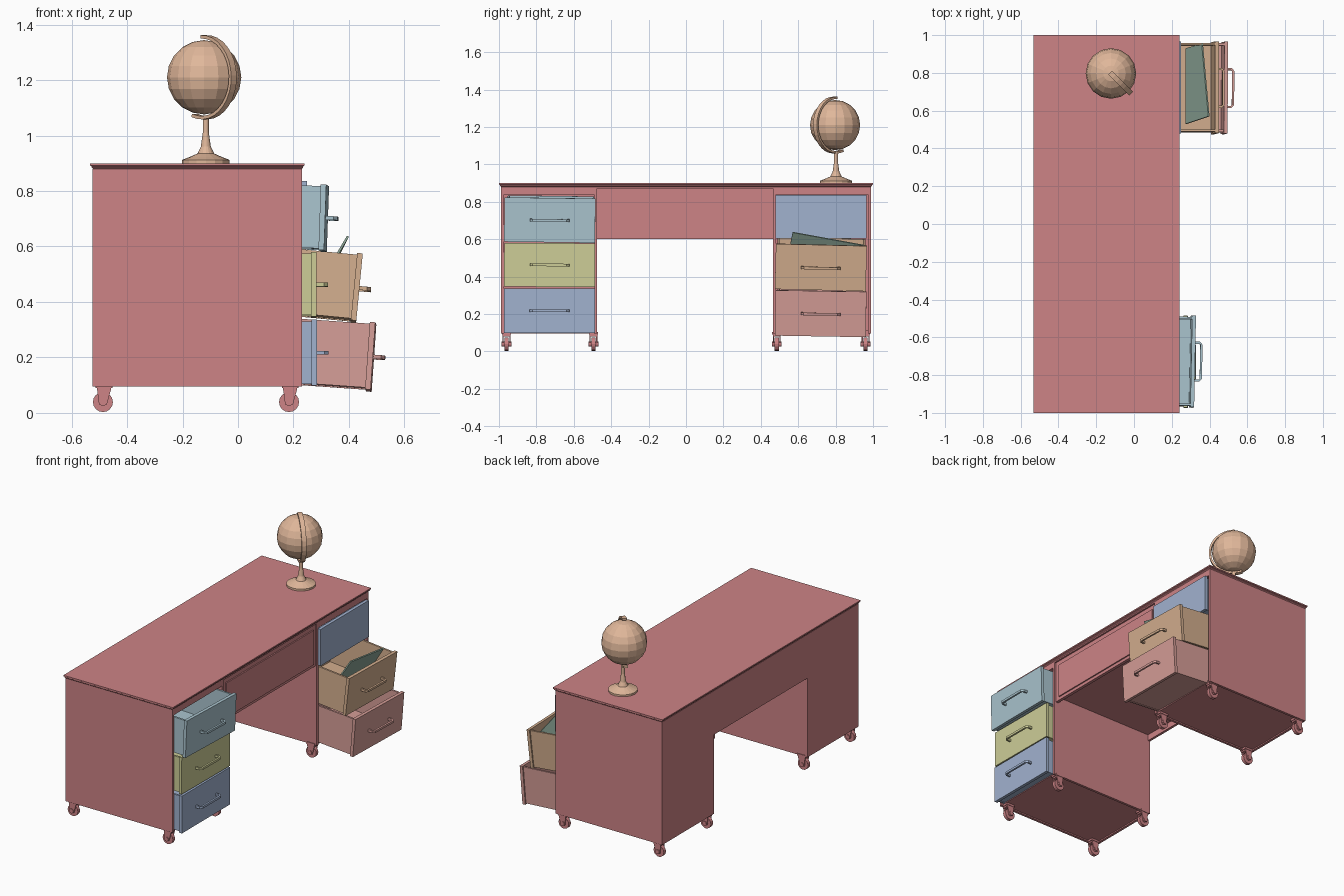
import bpy, bmesh, math
from mathutils import Matrix, Vector, Euler

old = bpy.data.objects.get("Cube")
if old:
    bpy.data.objects.remove(old, do_unlink=True)


def material(name, r, g, b):
    m = bpy.data.materials.new(name)
    m.use_nodes = True
    lin = [((c / 255 + 0.055) / 1.055) ** 2.4 for c in (r, g, b)] + [1]
    m.diffuse_color = lin
    m.node_tree.nodes["Principled BSDF"].inputs["Base Color"].default_value = lin
    return m


RED = material("rose_red", 205, 131, 134)
SKY = material("pale_sky", 170, 196, 206)
YELLOW = material("olive_yellow", 205, 205, 151)
BLUE = material("soft_blue", 161, 178, 207)
TAN = material("tan", 211, 174, 142)
PINK = material("dusty_pink", 213, 157, 151)
PEACH = material("peach", 224, 183, 154)
TEAL = material("grey_teal", 142, 168, 153)


def finish(name, bm, mat, matrix=None):
    if matrix:
        bmesh.ops.transform(bm, matrix=matrix, verts=bm.verts)
    bmesh.ops.recalc_face_normals(bm, faces=bm.faces)
    me = bpy.data.meshes.new(name)
    bm.to_mesh(me)
    bm.free()
    me.materials.append(mat)
    ob = bpy.data.objects.new(name, me)
    bpy.context.collection.objects.link(ob)
    return ob


def box(bm, x, y, z):
    """Axis-aligned box from (min, max) pairs."""
    size = [b - a for a, b in (x, y, z)]
    mid = [(a + b) / 2 for a, b in (x, y, z)]
    bmesh.ops.create_cube(bm, size=1, matrix=Matrix.Translation(mid) @ Matrix.Diagonal((*size, 1)))


def sweep(bm, rings):
    """Skin a list of equal-length closed cross-sections and cap both ends."""
    loops = [[bm.verts.new(p) for p in ring] for ring in rings]
    n = len(loops[0])
    for a, b in zip(loops, loops[1:]):
        for i in range(n):
            bm.faces.new((a[i], a[(i + 1) % n], b[(i + 1) % n], b[i]))
    bm.faces.new(loops[0])
    bm.faces.new(loops[-1])


# Desk carcass
BACK, FRONT, LOW, HIGH, T = -0.525, 0.23, 0.095, 0.88, 0.016


def pedestal(name, y0, y1):
    bm = bmesh.new()
    box(bm, (BACK, FRONT), (y0, y0 + T), (LOW, HIGH))
    box(bm, (BACK, FRONT), (y1 - T, y1), (LOW, HIGH))
    box(bm, (BACK, BACK + T), (y0 + T, y1 - T), (LOW, HIGH))
    box(bm, (BACK + T, FRONT - 0.01), (y0 + T, y1 - T), (LOW + 0.008, LOW + 0.02))
    box(bm, (FRONT - 0.03, FRONT), (y0 + T, y1 - T), (0.84, HIGH))
    finish(name, bm, RED)


pedestal("right_pedestal", -0.99, -0.475)
pedestal("left_pedestal", 0.465, 0.99)

# Middle section with its closed drawer
bm = bmesh.new()
box(bm, (FRONT - 0.03, FRONT - 0.01), (-0.475, 0.465), (0.6, HIGH))
box(bm, (BACK, BACK + T), (-0.475, 0.465), (0.6, HIGH))
box(bm, (BACK + T, FRONT - 0.03), (-0.475, 0.465), (0.64, 0.655))
finish("middle_apron", bm, RED)
bm = bmesh.new()
box(bm, (FRONT - 0.01, FRONT - 0.002), (-0.44, 0.44), (0.62, 0.84))
finish("middle_drawer_front", bm, RED)

# Moulded desk top
bm = bmesh.new()


def outline(inset, z):
    x0, x1, y = -0.533 + inset, 0.24 - inset, 1 - inset
    return [(x0, -y, z), (x1, -y, z), (x1, y, z), (x0, y, z)]


sweep(bm, [outline(0.01, 0.872), outline(0.01, 0.88), outline(0.005, 0.885),
           outline(0.005, 0.889), outline(0, 0.892), outline(0, 0.9)])
finish("desk_top", bm, RED)


# Drawers
def add_handle(bm, z):
    """Rounded U-shaped pull standing off the drawer front."""
    path = [(-0.005, -0.1), (0.026, -0.1), (0.036, -0.09)]
    path += [(x, -y) for x, y in reversed(path)]
    pts = [Vector((x, y, z)) for x, y in path]
    rings = []
    for i, p in enumerate(pts):
        d = (pts[min(i + 1, len(pts) - 1)] - pts[max(i - 1, 0)]).normalized()
        side = Vector((d.y, -d.x, 0)) * 0.006
        up = Vector((0, 0, 0.007))
        rings.append([p + side + up, p - side + up, p - side - up, p + side - up])
    sweep(bm, rings)


def drawer(name, mat, place, height, turn=(0, 0, 0), depth=0.5, handle=True):
    w, t = 0.243, 0.012
    bm = bmesh.new()
    box(bm, (-0.02, 0), (-w, w), (0, height))
    for s in (-1, 1):
        edges = sorted((s * (w - 0.008), s * (w - 0.008 - t)))
        box(bm, (-depth, -0.02), edges, (0.006, height - 0.006))
    inner = w - 0.008 - t
    box(bm, (-depth, -depth + t), (-inner, inner), (0.006, height - 0.006))
    box(bm, (-depth + t, -0.02), (-inner, inner), (0.01, 0.022))
    if handle:
        add_handle(bm, height * 0.5)
    rot = Euler([math.radians(a) for a in turn]).to_matrix().to_4x4()
    finish(name, bm, mat, Matrix.Translation(place) @ rot)


drawer("right_top_drawer", SKY, (0.315, -0.73, 0.583), 0.237, (-0.8, 2, -1.2))
drawer("right_middle_drawer", YELLOW, (0.283, -0.73, 0.345), 0.234, (-0.4, 0, 0))
drawer("right_bottom_drawer", BLUE, (0.285, -0.73, 0.098), 0.238)
drawer("left_top_drawer", BLUE, (0.248, 0.722, 0.603), 0.233, handle=False)
drawer("left_middle_drawer", TAN, (0.426, 0.718, 0.327), 0.243, (-1.4, 5.5, 0), 0.45)
drawer("left_bottom_drawer", PINK, (0.48, 0.718, 0.08), 0.243, (-1, 4, -0.5), 0.45)

# Folder leaning in the open drawer
bm = bmesh.new()
corners = [(0.28, 0.53), (0.40, 0.57), (0.365, 0.955), (0.28, 0.93)]
bm.faces.new([bm.verts.new((x, y, 0.635 + 1.7 * (x - 0.4) - 0.027 * (y - 0.57))) for x, y in corners])
folder = finish("folder", bm, TEAL)
solid = folder.modifiers.new("thickness", "SOLIDIFY")
solid.thickness = 0.008


# Casters
def caster(name, x, y):
    bm = bmesh.new()
    lying = Matrix.Rotation(math.pi / 2, 4, "X")
    for r, width in ((0.036, 0.022), (0.014, 0.052)):
        bmesh.ops.create_cone(bm, cap_ends=True, segments=16, radius1=r, radius2=r, depth=width,
                              matrix=Matrix.Translation((x - 0.004, y, 0.039)) @ lying)
    for s in (-1, 1):
        profile = [(-0.018, 0.03), (0.01, 0.03), (0.025, 0.085), (-0.025, 0.085)]
        sweep(bm, [[(x + px, y + s * o, pz) for px, pz in profile] for o in (0.015, 0.021)])
    box(bm, (x - 0.025, x + 0.025), (y - 0.021, y + 0.021), (0.08, 0.09))
    box(bm, (x - 0.03, x + 0.03), (y - 0.024, y + 0.024), (0.09, 0.104))
    finish(name, bm, RED)


for side, x in (("back", -0.483), ("front", 0.188)):
    for i, y in enumerate((-0.96, -0.495, 0.485, 0.96)):
        caster(f"{side}_caster_{i + 1}", x, y)

# Globe ball
CENTRE = Vector((-0.122, 0.797, 1.21))
bm = bmesh.new()
bmesh.ops.create_uvsphere(bm, u_segments=16, v_segments=10, radius=0.134)
finish("globe_ball", bm, PEACH, Matrix.Translation(CENTRE))

# Globe stand, turned from a profile
bm = bmesh.new()
stand = [(0.086, 0.898), (0.086, 0.912), (0.06, 0.922), (0.03, 0.935), (0.018, 0.96), (0.011, 1.01), (0.011, 1.07)]
SIDES = 16
sweep(bm, [[(r * math.cos(a), r * math.sin(a), z) for a in (math.tau * i / SIDES for i in range(SIDES))]
           for r, z in stand])
finish("globe_stand", bm, PEACH, Matrix.Translation((-0.116, 0.802, 0)))

# Meridian arm curving around the ball
bm = bmesh.new()
rings = []
STEPS = 18
for i in range(STEPS + 1):
    a = math.radians(92 - 202 * i / STEPS)
    rings.append([(r * math.cos(a), w, r * math.sin(a))
                  for r, w in ((0.14, -0.014), (0.152, -0.014), (0.152, 0.014), (0.14, 0.014))])
sweep(bm, rings)
finish("globe_arm", bm, PEACH, Matrix.Translation(CENTRE) @ Matrix.Rotation(-math.pi / 4, 4, "Z"))
